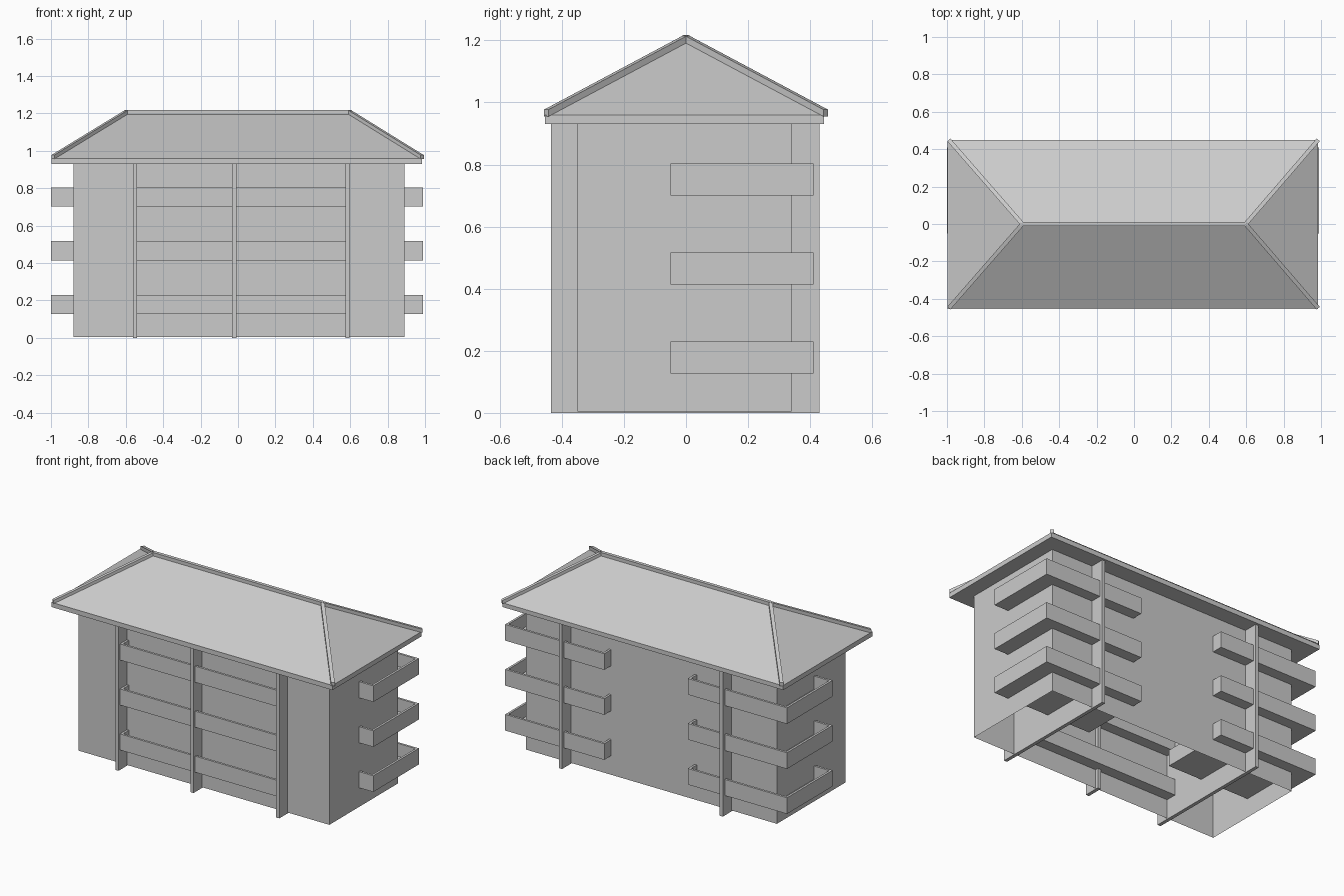
import bpy, bmesh
from mathutils import Vector

if "Cube" in bpy.data.objects:
    bpy.data.objects.remove(bpy.data.objects["Cube"])

grey = bpy.data.materials.new("plain_grey")
grey.use_nodes = True
grey.diffuse_color = (0.6, 0.6, 0.6, 1)
grey.node_tree.nodes["Principled BSDF"].inputs["Base Color"].default_value = (0.6, 0.6, 0.6, 1)


def finish(name, bm):
    bmesh.ops.recalc_face_normals(bm, faces=bm.faces)
    mesh = bpy.data.meshes.new(name)
    bm.to_mesh(mesh)
    bm.free()
    mesh.materials.append(grey)
    obj = bpy.data.objects.new(name, mesh)
    bpy.context.collection.objects.link(obj)
    return obj


def box_mesh(xs, ys, zs):
    bm = bmesh.new()
    bmesh.ops.create_cube(bm, size=1)
    for v in bm.verts:
        v.co = [r[0] if c < 0 else r[1] for c, r in zip(v.co, (xs, ys, zs))]
    bm.normal_update()
    return bm


def box(name, xs, ys, zs):
    return finish(name, box_mesh(xs, ys, zs))


def hull(name, points):
    bm = bmesh.new()
    for p in points:
        bm.verts.new(p)
    bmesh.ops.convex_hull(bm, input=bm.verts)
    bmesh.ops.dissolve_limit(bm, angle_limit=0.01, verts=bm.verts, edges=bm.edges)
    return finish(name, bm)


def tray(name, xs, ys, zs, wall=0.02):
    """Open-topped balcony with a solid floor and thin parapet."""
    bm = box_mesh(xs, ys, zs)
    top = max(bm.faces, key=lambda f: f.calc_center_median().z)
    bmesh.ops.inset_individual(bm, faces=[top], thickness=wall)
    moved = bmesh.ops.extrude_discrete_faces(bm, faces=[top])["faces"][0]
    for v in moved.verts:
        v.co.z = zs[0] + wall
    return finish(name, bm)


def rib(name, a, b, half=0.011, height=0.017):
    """Roof capping bar that follows a hip or the ridge."""
    a, b = Vector(a), Vector(b)
    side = (b - a).cross(Vector((0, 0, 1))).normalized() * half
    up = Vector((0, 0, height))
    down = Vector((0, 0, -0.005))
    return hull(name, [p + s + u for p in (a, b) for s in (side, -side) for u in (up, down)])


# Walls, open underneath
bm = box_mesh((-0.88, 0.89), (-0.35, 0.34), (0.005, 0.94))
floor = min(bm.faces, key=lambda f: f.calc_center_median().z)
bmesh.ops.delete(bm, geom=[floor], context='FACES_ONLY')
finish("walls", bm)

# Upright fins: two run right through, the middle one only at the front
for label, x, back in (("right", -0.55, 0.43), ("middle", -0.02, -0.33), ("left", 0.585, 0.43)):
    box(label + "_fin", (x - 0.011, x + 0.011), (-0.435, back), (0, 0.935))

# Balconies on three storeys
for i in range(3):
    zs = (0.127 + i * 0.287, 0.23 + i * 0.287)
    tray(f"front_balcony_{i}", (-0.54, 0.575), (-0.42, -0.28), zs)
    tray(f"left_corner_balcony_{i}", (0.29, 0.99), (-0.05, 0.41), zs)
    tray(f"right_corner_balcony_{i}", (-1.0, -0.30), (-0.05, 0.41), zs)

# Eaves slab and hipped roof
box("eaves", (-0.998, 0.985), (-0.455, 0.445), (0.93, 0.96))
corners = [(x, y, 0.96) for x in (-0.99, 0.985) for y in (-0.45, 0.45)]
ridge = [(-0.597, 0, 1.2), (0.597, 0, 1.2)]
hull("roof", corners + ridge)

# Capping bars on ridge and hips
rib("ridge_bar", *ridge)
for i, (x, y, z) in enumerate(corners):
    rib(f"hip_bar_{i}", (x, y, z), ridge[x > 0])
